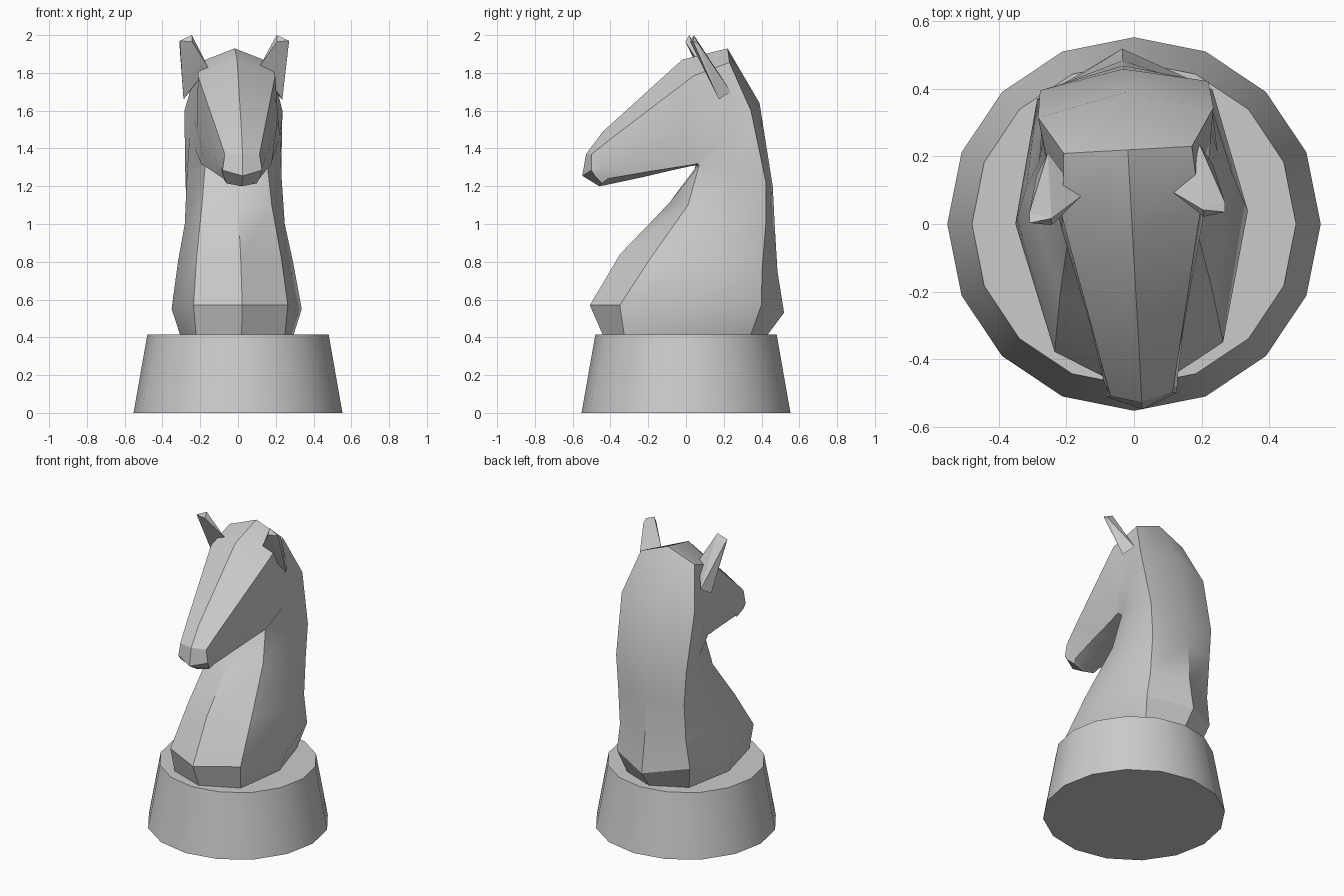
import bpy, bmesh, math
from mathutils import Matrix

if "Cube" in bpy.data.objects:
    bpy.data.objects.remove(bpy.data.objects["Cube"])

TURN = Matrix.Translation((-0.006, 0, 0)) @ Matrix.Rotation(math.radians(3.2), 4, 'Z')

def finish(name, bm, angle=30):
    bmesh.ops.recalc_face_normals(bm, faces=bm.faces)
    me = bpy.data.meshes.new(name)
    bm.to_mesh(me)
    bm.free()
    ob = bpy.data.objects.new(name, me)
    bpy.context.collection.objects.link(ob)
    bpy.ops.object.select_all(action='DESELECT')
    ob.select_set(True)
    bpy.context.view_layer.objects.active = ob
    bpy.ops.object.shade_smooth_by_angle(angle=math.radians(angle))
    return ob

# Tapered 16-sided base
bm = bmesh.new()
bmesh.ops.create_cone(bm, cap_ends=True, segments=16, radius1=0.553, radius2=0.48,
                      depth=0.415, matrix=Matrix.Translation((0, 0, 0.2075)))
finish("base", bm)

# Eight-sided rings: front centre (y,z), front side, flank, rear side (x,y,z), rear centre (y,z)
neck = [
    [(-.44, .41), (.235, -.34, .41), (.30, 0, .41), (.22, .33, .41), (.43, .41)],
    [(-.51, .57), (.25, -.365, .57), (.345, .02, .55), (.26, .385, .57), (.52, .53)],
    [(-.35, .84), (.225, -.20, .82), (.305, .13, .80), (.235, .39, .75), (.485, .75)],
    [(-.09, 1.11), (.185, 0, 1.10), (.265, .20, 1.0), (.235, .41, 1.0), (.47, 1.0)],
    [(.06, 1.31), (.165, .06, 1.31), (.25, .26, 1.27), (.25, .41, 1.22), (.46, 1.20)],
    [(.05, 1.31), (.185, .05, 1.32), (.24, .19, 1.46), (.26, .33, 1.60), (.39, 1.64)],
]
head = [
    [(.02, 1.305), (.185, .03, 1.315), (.225, .10, 1.55), (.19, .22, 1.855), (.22, 1.93)],
    [(-.05, 1.29), (.17, -.03, 1.305), (.21, 0, 1.50), (.205, .03, 1.785), (-.02, 1.87)],
    [(-.22, 1.25), (.135, -.22, 1.275), (.14, -.29, 1.36), (.115, -.40, 1.455), (-.44, 1.49)],
    [(-.43, 1.205), (.095, -.42, 1.24), (.11, -.46, 1.30), (.092, -.505, 1.37), (-.53, 1.37)],
    [(-.46, 1.20), (.08, -.45, 1.215), (.10, -.49, 1.255), (.105, -.507, 1.285), (-.55, 1.255)],
]
bm = bmesh.new()
loops = []
for a, b, c, d, e in neck + head:
    side = [b, c, d]
    pts = [(0, *a), *side, (0, *e)] + [(-x, y, z) for x, y, z in reversed(side)]
    loops.append([bm.verts.new(p) for p in pts])
for lo, hi in zip(loops, loops[1:]):
    for i in range(8):
        j = (i + 1) % 8
        bm.faces.new((lo[i], lo[j], hi[j], hi[i]))
bm.faces.new(loops[0])
# Muzzle end, split along the centre line
end = loops[-1]
bm.faces.new(end[0:5])
bm.faces.new(end[4:8] + end[0:1])
bm.transform(TURN)
finish("horse_head_and_neck", bm)

# Pointed wedge ears
tip = [(.225, .03, 2.0), (.29, .02, 1.97), (.29, .05, 1.955), (.225, .01, 1.965)]
root = [(.135, .09, 1.83), (.262, .16, 1.66), (.225, .225, 1.70), (.17, .13, 1.80)]
for name, s in (("right_ear", 1), ("left_ear", -1)):
    bm = bmesh.new()
    for x, y, z in tip + root:
        bm.verts.new((s * x - 0.012, y, z))
    bmesh.ops.convex_hull(bm, input=bm.verts)
    bm.transform(TURN)
    finish(name, bm)
